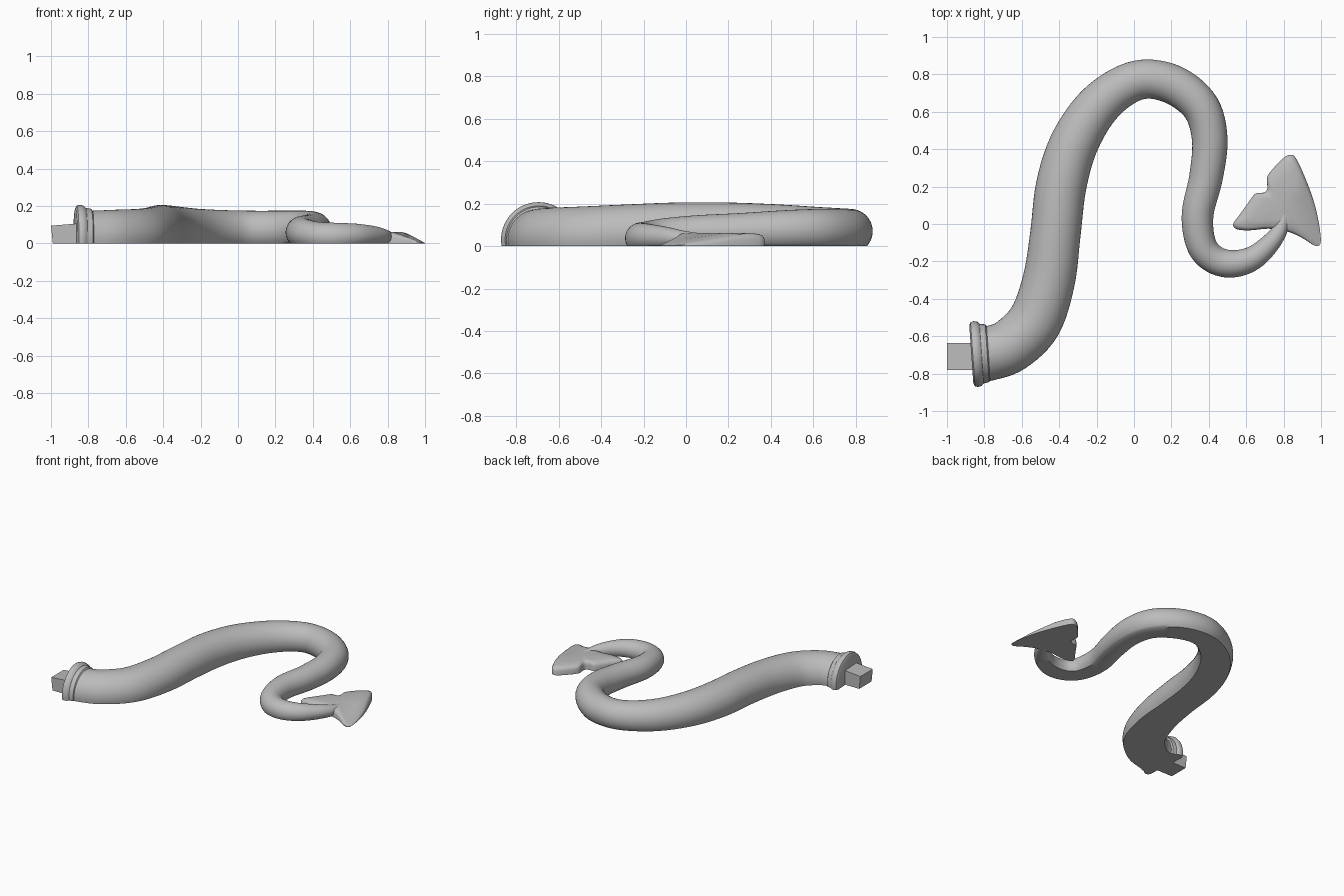
import bpy, bmesh, math
from mathutils import Vector

old = bpy.data.objects.get("Cube")
if old:
    bpy.data.objects.remove(old, do_unlink=True)

# One plain grey for the whole model
grey = bpy.data.materials.new("plain_grey")
grey.use_nodes = True
tone = (0.5, 0.5, 0.5, 1)
grey.diffuse_color = tone
grey.node_tree.nodes["Principled BSDF"].inputs["Base Color"].default_value = tone


def finish(bm, name, angle):
    """Turn a bmesh into a shaded object."""
    bmesh.ops.recalc_face_normals(bm, faces=bm.faces)
    mesh = bpy.data.meshes.new(name)
    bm.to_mesh(mesh)
    bm.free()
    obj = bpy.data.objects.new(name, mesh)
    bpy.context.collection.objects.link(obj)
    mesh.materials.append(grey)
    bpy.ops.object.select_all(action="DESELECT")
    obj.select_set(True)
    bpy.context.view_layer.objects.active = obj
    bpy.ops.object.shade_smooth_by_angle(angle=math.radians(angle))
    return obj


def catmull(keys, steps, closed=False):
    """Smooth a list of keys with a Catmull-Rom spline."""
    keys = [Vector(k) for k in keys]
    n = len(keys)
    pick = (lambda i: keys[i % n]) if closed else (lambda i: keys[max(0, min(n - 1, i))])
    out = []
    for i in range(n if closed else n - 1):
        a, b, c, d = (pick(i + j) for j in (-1, 0, 1, 2))
        for s in range(steps):
            t = s / steps
            out.append((b * 2 + (c - a) * t + (a * 2 - b * 5 + c * 4 - d) * t ** 2
                        + (b * 3 - a - c * 3 + d) * t ** 3) / 2)
    if not closed:
        out.append(keys[-1])
    return out


def bridge(bm, rings):
    for a, b in zip(rings, rings[1:]):
        for i in range(len(a)):
            j = (i + 1) % len(a)
            bm.faces.new((a[i], a[j], b[j], b[i]))


def flat_bottom_sweep(name, path, angle, direction=None, sides=28):
    """Sweep a round section, cut flat at the ground; path holds x, y, radius, height."""
    bm = bmesh.new()
    rings = []
    for i, (x, y, r, h) in enumerate(path):
        if direction:
            tx, ty = direction
        else:
            step = path[min(i + 1, len(path) - 1)] - path[max(i - 1, 0)]
            tx, ty = step[0], step[1]
        side = Vector((ty, -tx, 0)).normalized()
        zc = h - r
        low = -math.asin(max(-1, min(1, zc / r)))
        ring = []
        for k in range(sides + 1):
            a = low + (math.pi - 2 * low) * k / sides
            p = Vector((x, y, 0)) + side * r * math.cos(a)
            ring.append(bm.verts.new((p.x, p.y, max(0, zc + r * math.sin(a)))))
        rings.append(ring)
    bridge(bm, rings)
    bm.faces.new(rings[0])
    bm.faces.new(rings[-1])
    return finish(bm, name, angle)


# Winding tail: x, y, half width, height
tail_keys = [
    (-.83, -.70, .145, .175), (-.78, -.693, .145, .175), (-.66, -.65, .145, .18),
    (-.53, -.52, .145, .185), (-.455, -.3, .14, .195), (-.42, -.05, .135, .205),
    (-.39, .2, .135, .205), (-.325, .42, .13, .197), (-.21, .61, .12, .185),
    (-.07, .73, .11, .178), (.07, .775, .105, .175), (.23, .735, .105, .175),
    (.36, .62, .1, .175), (.405, .45, .095, .168), (.385, .25, .09, .155),
    (.34, .05, .085, .145), (.36, -.11, .08, .13), (.43, -.19, .076, .115),
    (.53, -.213, .073, .11), (.64, -.18, .064, .105), (.74, -.09, .05, .09),
    (.795, 0, .035, .07), (.82, .11, .01, .055)]
flat_bottom_sweep("tail", catmull(tail_keys, 6), 50)

# Collar: a slightly tilted stepped ring
collar_profile = [(-.87, .155), (-.862, .172), (-.845, .177), (-.826, .172),
                  (-.815, .16), (-.785, .155), (-.778, .145)]
collar = [Vector((x, -.697 + (x + .87) * .07, r, r + .03)) for x, r in collar_profile]
flat_bottom_sweep("collar", collar, 35, direction=(1, .07))

# Square peg behind the collar, its top rising a little towards the collar
bm = bmesh.new()
bmesh.ops.create_cube(bm, size=1)
for v in bm.verts:
    back, top = v.co.x < 0, v.co.z > 0
    v.co.x = (-1 if top else -.99) if back else -.84
    v.co.y = -.708 + v.co.y * .146
    v.co.z = (.095 if back else .108) if top else 0
finish(bm, "peg", 30)

# Barbed tip: rounded outline, thinning to an edge on the outer side
outline = [(.53, 0), (.55, -.028), (.62, -.034), (.72, -.025), (.82, -.04), (.9, -.075),
           (.965, -.115), (.997, -.105), (.994, -.03), (.97, .09), (.93, .21), (.87, .345),
           (.835, .37), (.79, .345), (.722, .27), (.71, .235), (.713, .19), (.695, .168),
           (.65, .163), (.615, .12), (.565, .05)]


def thickness(x, y):
    return .062 * max(.06, min(1, (1.03 - x + y / 4) / .2))


bm = bmesh.new()
edge = catmull([(x, y, 0) for x, y in outline], 3, closed=True)
centre = Vector((.8, .1, 0))
rings = []
for shrink, lift in ((0, 0), (0, .55), (.04, .8), (.12, .93), (.4, 1)):
    ring = []
    for p in edge:
        q = p.lerp(centre, shrink)
        ring.append(bm.verts.new((q.x, q.y, thickness(q.x, q.y) * lift)))
    rings.append(ring)
bridge(bm, rings)
bm.faces.new(rings[0])
peak = bm.verts.new((centre.x, centre.y, thickness(centre.x, centre.y)))
for i, v in enumerate(rings[-1]):
    bm.faces.new((v, rings[-1][(i + 1) % len(edge)], peak))
finish(bm, "barbed_tip", 50)
